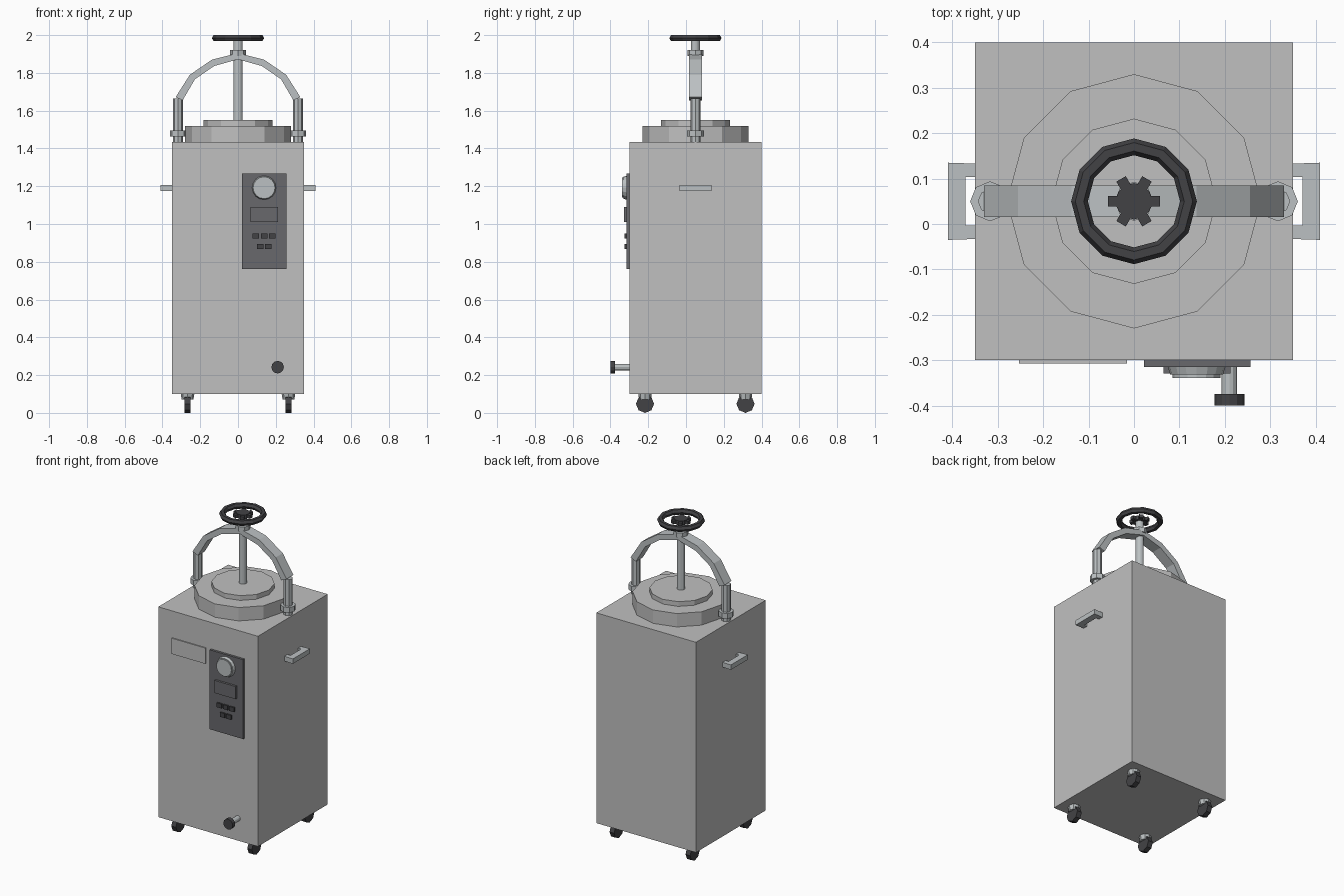
import bpy, bmesh, math
from mathutils import Matrix, Vector

cube = bpy.data.objects.get("Cube")
if cube:
    bpy.data.objects.remove(cube, do_unlink=True)


def material(name, rgb):
    m = bpy.data.materials.new(name)
    m.use_nodes = True
    m.diffuse_color = (*rgb, 1)
    m.node_tree.nodes["Principled BSDF"].inputs["Base Color"].default_value = (*rgb, 1)
    return m


PAINT = material("light grey paint", (0.53, 0.53, 0.53))
STEEL = material("steel", (0.50, 0.53, 0.54))
PANEL = material("panel grey", (0.14, 0.14, 0.15))
BLACK = material("black plastic", (0.055, 0.055, 0.06))

CY = 0.05  # depth of the vessel axis


def finish(name, bm, mat):
    bmesh.ops.recalc_face_normals(bm, faces=bm.faces)
    mesh = bpy.data.meshes.new(name)
    bm.to_mesh(mesh)
    bm.free()
    mesh.materials.append(mat)
    obj = bpy.data.objects.new(name, mesh)
    bpy.context.collection.objects.link(obj)
    return obj


def box(name, x, y, z, mat):
    """Box from (min, max) ranges."""
    bm = bmesh.new()
    bmesh.ops.create_cube(bm, size=1)
    for v in bm.verts:
        v.co = Vector([(a + b) / 2 + c * (b - a) for (a, b), c in zip((x, y, z), v.co)])
    return finish(name, bm, mat)


def rod(name, start, end, radius, mat, sides=12, tip=None):
    """Straight cylinder or cone between two points."""
    start, end = Vector(start), Vector(end)
    axis = end - start
    bm = bmesh.new()
    bmesh.ops.create_cone(bm, cap_ends=True, segments=sides, radius1=radius,
                          radius2=radius if tip is None else tip, depth=axis.length)
    turn = axis.to_track_quat('Z', 'Y').to_matrix().to_4x4()
    bm.transform(Matrix.Translation((start + end) / 2) @ turn)
    return finish(name, bm, mat)


def prism(name, outline, depth, place, mat):
    """Extrude a 2D outline by depth; place maps (u, v, w) to a point."""
    bm = bmesh.new()
    lo, hi = ([bm.verts.new(place(u, v, w)) for u, v in outline] for w in depth)
    n = len(outline)
    bm.faces.new(lo)
    bm.faces.new(hi[::-1])
    for i in range(n):
        j = (i + 1) % n
        bm.faces.new((lo[i], hi[i], hi[j], lo[j]))
    return finish(name, bm, mat)


# Cabinet and lid
box("cabinet", (-0.35, 0.35), (-0.30, 0.40), (0.10, 1.435), PAINT)
rod("lid", (0, CY, 1.435), (0, CY, 1.52), 0.28, PAINT)
rod("lid_cap", (0, CY, 1.52), (0, CY, 1.55), 0.182, PAINT)

# Arch with its two posts and nuts
outer = [(-0.33, 1.672), (-0.255, 1.79), (-0.138, 1.87), (0, 1.905)]
inner = [(-0.293, 1.655), (-0.228, 1.766), (-0.127, 1.836), (0, 1.872)]
mirror = lambda pts: [(-x, z) for x, z in reversed(pts[:-1])]
outline = outer + mirror(outer) + (inner + mirror(inner))[::-1]
prism("arch", outline, (CY - 0.035, CY + 0.035), lambda u, v, w: (u, w, v), STEEL)
for side, s in (("left", 1), ("right", -1)):
    x = s * 0.317
    rod(side + "_post", (x, CY, 1.435), (x, CY, 1.664), 0.027, STEEL, 8)
    rod(side + "_post_nut", (x, CY, 1.462), (x, CY, 1.495), 0.044, STEEL, 8)

# Clamp screw
rod("screw", (0, CY, 1.55), (0, CY, 1.975), 0.024, STEEL)
rod("screw_collar", (0, CY, 1.89), (0, CY, 1.92), 0.043, STEEL, 8)

# Handwheel rim: a six-sided section swept round the axis
bm = bmesh.new()
ring = []
for i in range(6):
    a = math.tau * i / 6
    ring.append(bm.verts.new((0, CY + 0.12 + 0.0185 * math.cos(a), 1.984 + 0.0185 * math.sin(a))))
edges = [bm.edges.new((ring[i], ring[(i + 1) % 6])) for i in range(6)]
bmesh.ops.spin(bm, geom=ring + edges, cent=(0, CY, 0), axis=(0, 0, 1),
               angle=math.tau, steps=12, use_merge=True)
finish("handwheel_rim", bm, BLACK)

# Handwheel hub with six stubs
rod("handwheel_hub", (0, CY, 1.97), (0, CY, 1.996), 0.04, BLACK)
for i in range(6):
    stub = box("hub_stub", (0.03, 0.057), (-0.012, 0.012), (1.973, 1.993), BLACK)
    stub.matrix_world = Matrix.Translation((0, CY, 0)) @ Matrix.Rotation(i * math.tau / 6, 4, 'Z')

# Side handles
handle = [(0.35, -0.033), (0.41, -0.035), (0.41, 0.135), (0.35, 0.133),
          (0.35, 0.103), (0.371, 0.103), (0.371, -0.003), (0.35, -0.003)]
for side, s in (("left", 1), ("right", -1)):
    prism(side + "_handle", handle, (1.175, 1.206), lambda u, v, w: (s * u, v, w), STEEL)

# Front plate and control panel
box("name_plate", (-0.253, -0.015), (-0.307, -0.299), (1.165, 1.265), PAINT)
box("control_panel", (0.022, 0.257), (-0.315, -0.299), (0.763, 1.267), PANEL)
box("display", (0.065, 0.213), (-0.329, -0.315), (1.01, 1.09), PANEL)
rod("gauge_rim", (0.138, -0.31, 1.192), (0.138, -0.332, 1.192), 0.065, STEEL, 16, 0.058)
rod("gauge_face", (0.138, -0.33, 1.192), (0.138, -0.339, 1.192), 0.053, STEEL, 16)
for z, xs in ((0.936, (0.094, 0.138, 0.182)), (0.881, (0.117, 0.16))):
    for x in xs:
        box("button", (x - 0.017, x + 0.017), (-0.325, -0.314), (z - 0.014, z + 0.014), BLACK)

# Drain valve
rod("drain_pipe", (0.21, -0.299, 0.242), (0.21, -0.376, 0.242), 0.017, STEEL)
rod("drain_knob", (0.21, -0.375, 0.242), (0.21, -0.40, 0.242), 0.033, BLACK)

# Casters
for x in (-0.267, 0.267):
    for y in (-0.217, 0.315):
        rod("caster_mount", (x, y, 0.07), (x, y, 0.101), 0.031, STEEL, 8, 0.036)
        rod("caster_wheel", (x - 0.016, y, 0.048), (x + 0.016, y, 0.048), 0.048, BLACK, 8)
